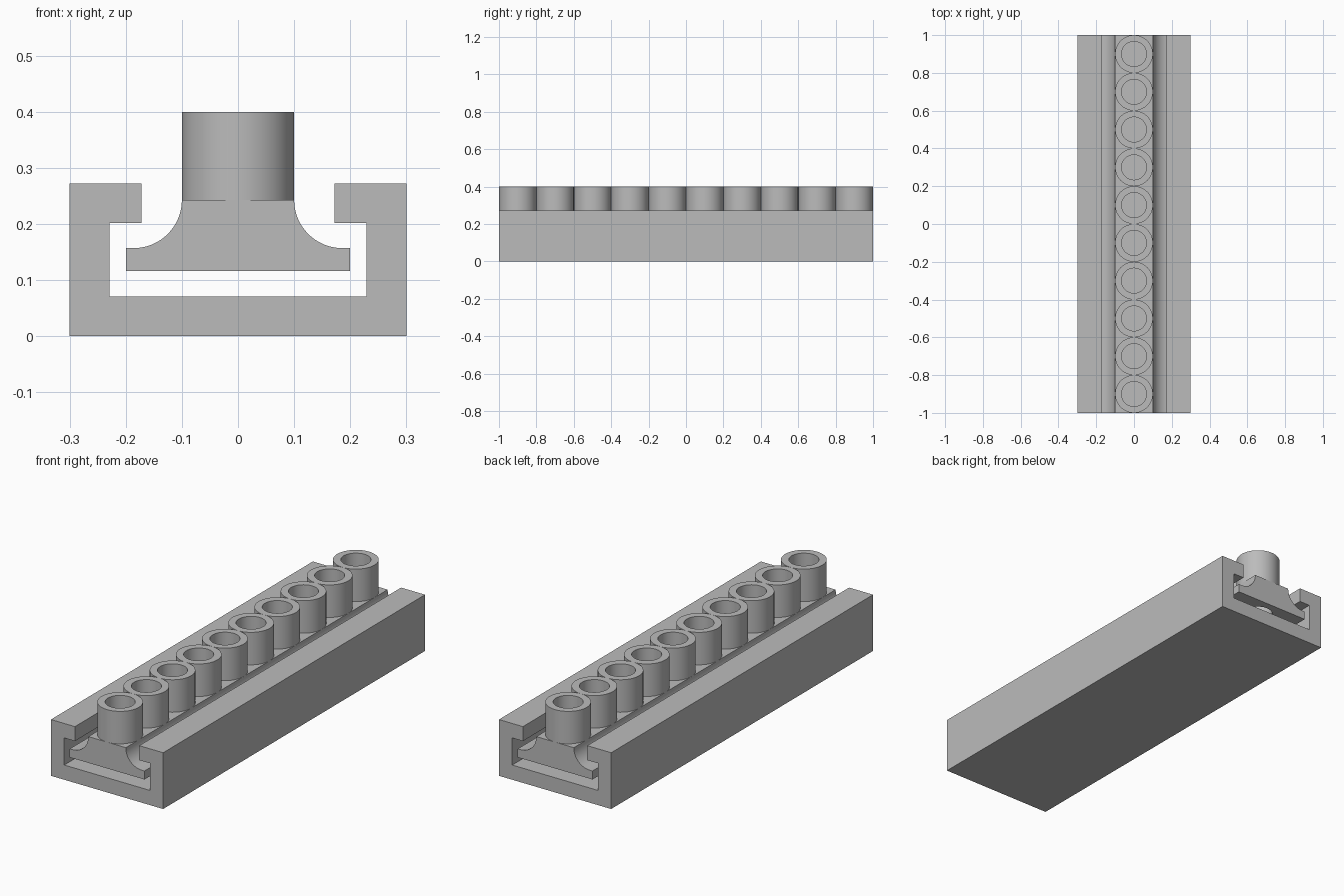
import bpy, bmesh, math

cube = bpy.data.objects.get("Cube")
if cube:
    bpy.data.objects.remove(cube, do_unlink=True)

GREY = (0.5, 0.5, 0.5, 1)
metal = bpy.data.materials.new("plain grey")
metal.use_nodes = True
metal.diffuse_color = GREY
metal.node_tree.nodes["Principled BSDF"].inputs["Base Color"].default_value = GREY

HALF = 1.0
COUNT = 10
PITCH = 2 * HALF / COUNT
OUTER, INNER = 0.1, 0.066
SEAT, TOP = 0.243, 0.4
centres = [-HALF + PITCH * (i + 0.5) for i in range(COUNT)]


def finish(name, bm):
    bmesh.ops.recalc_face_normals(bm, faces=bm.faces)
    mesh = bpy.data.meshes.new(name)
    bm.to_mesh(mesh)
    bm.free()
    mesh.materials.append(metal)
    ob = bpy.data.objects.new(name, mesh)
    bpy.context.collection.objects.link(ob)
    return ob


def smooth(ob):
    bpy.ops.object.select_all(action="DESELECT")
    ob.select_set(True)
    bpy.context.view_layer.objects.active = ob
    bpy.ops.object.shade_smooth_by_angle(angle=math.radians(30))


def mirrored_bar(name, right_half):
    """Mirror a half profile across x = 0 and extrude it along y."""
    outline = right_half + [(-x, z) for x, z in reversed(right_half)]
    bm = bmesh.new()
    face = bm.faces.new([bm.verts.new((x, -HALF, z)) for x, z in outline])
    ext = bmesh.ops.extrude_face_region(bm, geom=[face])
    verts = [g for g in ext["geom"] if isinstance(g, bmesh.types.BMVert)]
    bmesh.ops.translate(bm, verts=verts, vec=(0, 2 * HALF, 0))
    return finish(name, bm)


def lathe(name, profile, y, closed, steps=64):
    """Spin a closed loop of (radius, z) points around a vertical axis."""
    bm = bmesh.new()
    verts = [bm.verts.new((r, 0, z)) for r, z in profile]
    edges = [bm.edges.new(p) for p in zip(verts, verts[1:])]
    if closed:
        edges.append(bm.edges.new((verts[-1], verts[0])))
    bmesh.ops.spin(bm, geom=verts + edges, cent=(0, 0, 0), axis=(0, 0, 1),
                   angle=math.tau, steps=steps)
    bmesh.ops.remove_doubles(bm, verts=bm.verts, dist=1e-5)
    bmesh.ops.translate(bm, verts=bm.verts, vec=(0, y, 0))
    return finish(name, bm)


# Outer channel with inward lips
mirrored_bar("channel", [(0.3, 0), (0.3, 0.272), (0.172, 0.272), (0.172, 0.202),
                         (0.229, 0.202), (0.229, 0.071)])

# Sliding carriage with coved shoulders
COVE = 0.086
cove = [(0.1 + COVE - COVE * math.cos(a), SEAT - COVE * math.sin(a))
        for a in (math.pi / 2 * i / 16 for i in range(17))]
carriage = mirrored_bar("carriage", [(0.2, 0.116), (0.2, SEAT - COVE)] + cove[::-1])

# Bore the carriage below every tube
bm = bmesh.new()
for y in centres:
    made = bmesh.ops.create_cone(bm, cap_ends=True, segments=64, radius1=INNER,
                                 radius2=INNER, depth=0.4)
    bmesh.ops.translate(bm, verts=made["verts"], vec=(0, y, 0.2))
cutter = finish("bore_cutter", bm)
cutter.hide_render = True
bore = carriage.modifiers.new("bores", "BOOLEAN")
bore.operation = "DIFFERENCE"
bore.solver = "EXACT"
bore.object = cutter
bpy.context.view_layer.objects.active = carriage
bpy.ops.object.modifier_apply(modifier=bore.name)
bpy.data.objects.remove(cutter, do_unlink=True)
smooth(carriage)

# Row of open tubes
for i, y in enumerate(centres):
    tube = lathe(f"tube_{i + 1}", [(INNER, SEAT), (OUTER, SEAT), (OUTER, TOP),
                                   (INNER, TOP)], y, True)
    smooth(tube)
